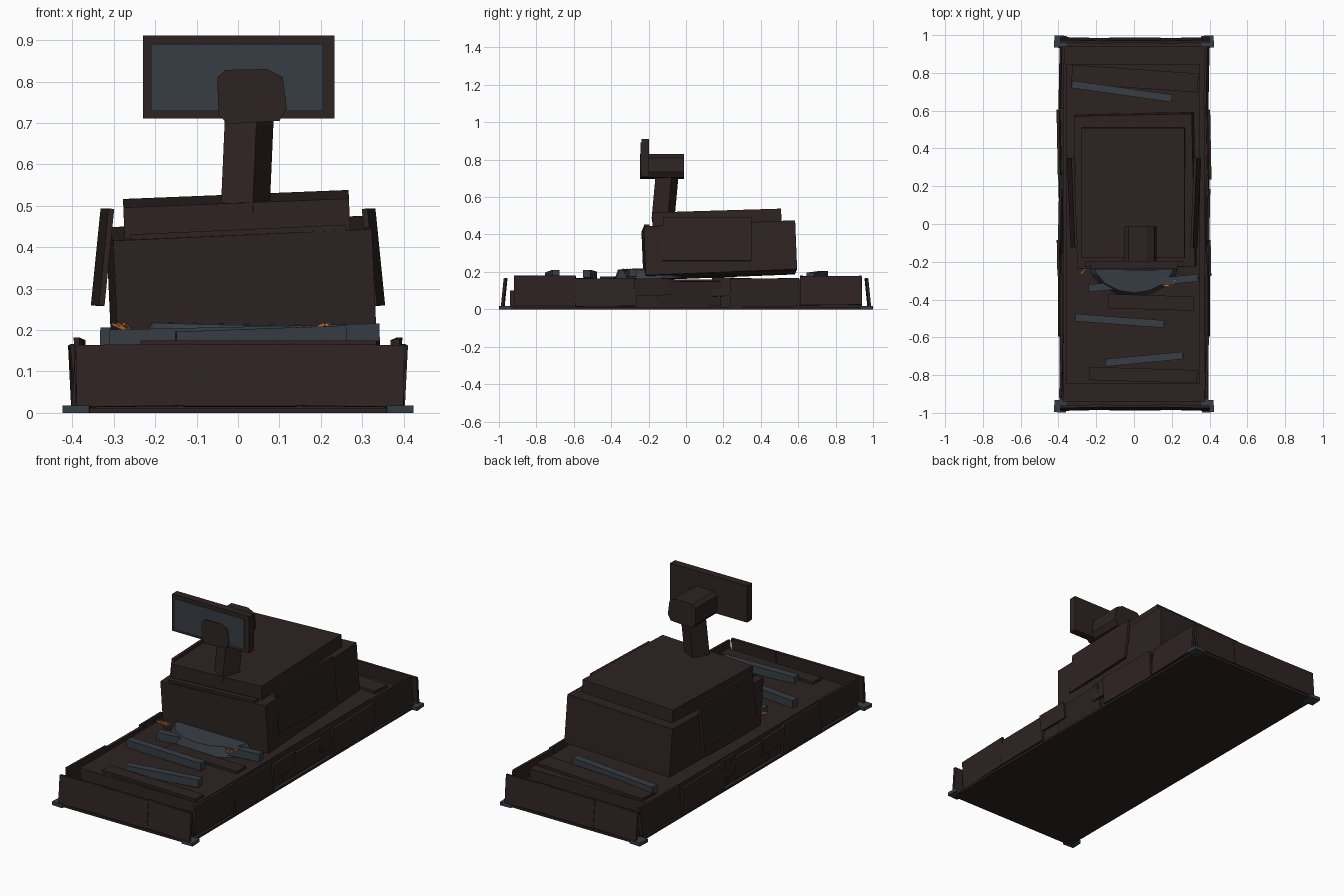
import bpy
import bmesh
import math
from mathutils import Vector, Euler

if "Cube" in bpy.data.objects:
    bpy.data.objects.remove(bpy.data.objects["Cube"], do_unlink=True)


def make_material(name, rgb):
    mat = bpy.data.materials.new(name)
    mat.use_nodes = True
    colour = (*rgb, 1)
    mat.diffuse_color = colour
    mat.node_tree.nodes["Principled BSDF"].inputs["Base Color"].default_value = colour
    return mat


BROWN = make_material("dark brown", (0.027, 0.017, 0.016))
STEEL = make_material("blue grey", (0.037, 0.047, 0.058))
ORANGE = make_material("wire orange", (0.45, 0.15, 0.03))


def finish(name, bm, mat):
    bmesh.ops.recalc_face_normals(bm, faces=bm.faces)
    mesh = bpy.data.meshes.new(name)
    bm.to_mesh(mesh)
    bm.free()
    mesh.materials.append(mat)
    obj = bpy.data.objects.new(name, mesh)
    bpy.context.collection.objects.link(obj)
    return obj


def slab(name, centre, size, mat=BROWN, rot=(0, 0, 0)):
    bm = bmesh.new()
    bmesh.ops.create_cube(bm, size=1)
    bmesh.ops.scale(bm, vec=size, verts=bm.verts)
    obj = finish(name, bm, mat)
    obj.location = centre
    obj.rotation_euler = rot
    return obj


def beam(name, start, end, width, height, mat):
    """Box running from one point to another."""
    a, b = Vector(start), Vector(end)
    d = b - a
    pitch = -math.asin(d.z / d.length)
    return slab(name, (a + b) / 2, (d.length, width, height), mat,
                (0, pitch, math.atan2(d.y, d.x)))


def prism(name, profile, y0, y1, mat):
    """Extrude an x-z outline along y."""
    bm = bmesh.new()
    face = bm.faces.new([bm.verts.new((x, y0, z)) for x, z in profile])
    ext = bmesh.ops.extrude_face_region(bm, geom=[face])
    verts = [v for v in ext["geom"] if isinstance(v, bmesh.types.BMVert)]
    bmesh.ops.translate(bm, vec=(0, y1 - y0, 0), verts=verts)
    return finish(name, bm, mat)


# Base slab, ledge and raised deck
slab("base_slab", (0, 0, 0.006), (0.79, 1.97, 0.012))
slab("ledge", (0, 0, 0.055), (0.75, 1.88, 0.09))
slab("deck", (-0.005, 0, 0.085), (0.71, 1.69, 0.15))

# Corner brackets
for sx in (-1, 1):
    for sy in (-1, 1):
        slab("corner_bracket", (0.39 * sx, 0.965 * sy, 0.009), (0.065, 0.065, 0.018),
             STEEL, (0, 0, 0.05 * sx))

# End walls, three panels each, leaning inward
for sy in (-1, 1):
    for i, x in enumerate((-0.255, 0.005, 0.265)):
        slab("end_panel", (x, 0.972 * sy, 0.09), (0.272, 0.014, 0.15), BROWN,
             (0.1 * sy, 0.012 * (i - 1), 0.025 * (i - 1) * sy))

# Side walls: overlapping panels (middle y, length, middle z, height, lean)
SIDE = [(-0.755, 0.33, 0.1, 0.16, 0.03), (-0.43, 0.33, 0.09, 0.15, -0.06),
        (-0.18, 0.19, 0.12, 0.09, 0.1), (0.015, 0.34, 0.085, 0.13, 0.15),
        (0.2, 0.12, 0.12, 0.1, -0.05), (0.42, 0.37, 0.09, 0.15, 0.05),
        (0.775, 0.33, 0.1, 0.155, -0.08)]
for sx in (-1, 1):
    for i, (y, length, z, height, lean) in enumerate(SIDE):
        slab("side_panel", (sx * (0.384 + 0.006 * (i % 3)), y, z),
             (0.014, length, height), BROWN, (0.01 * sx, lean * sx, 0.02 * (i % 3 - 1)))

# Loose boards on the deck
for x, y, length, width, turn in ((0.005, 0.77, 0.67, 0.1, -0.07),
                                  (0.09, -0.415, 0.45, 0.075, -0.03),
                                  (0.05, -0.8, 0.57, 0.07, -0.03)):
    slab("loose_board", (x, y, 0.166), (length, width, 0.018), BROWN, (0, 0, turn))

# Fallen metal bars
for start, end in (((-0.31, -0.495, 0.18), (0.16, -0.53, 0.19)),
                   ((-0.15, -0.735, 0.175), (0.26, -0.695, 0.19)),
                   ((-0.33, 0.74, 0.185), (0.2, 0.665, 0.175)),
                   ((-0.24, -0.34, 0.18), (0.34, -0.285, 0.195))):
    beam("metal_bar", start, end, 0.04, 0.042, STEEL)

# Broken bowl sticking out from under the body
bm = bmesh.new()
bmesh.ops.create_cone(bm, cap_ends=True, segments=16, radius1=0.24, radius2=0.215, depth=0.05)
bowl = finish("metal_bowl", bm, STEEL)
bowl.scale.y = 0.76
bowl.location = (0, -0.2, 0.19)
bowl.rotation_euler = (0.02, 0.02, 0)

# Frayed wires
for x, y, turn in ((-0.27, -0.25, 0.7), (0.19, -0.32, 0.2)):
    for k in (-1, 0, 1):
        slab("frayed_wire", (x + 0.008 * k, y + 0.01 * k, 0.203), (0.06, 0.006, 0.007),
             ORANGE, (0, 0.4 * (1 if x < 0 else -1), turn + 0.35 * k))

# Main body and stepped lid, slumped to one side
slab("body", (0.008, 0.178, 0.315), (0.625, 0.81, 0.262), BROWN, (0.04, -0.045, 0.02))
slab("lid", (-0.003, 0.165, 0.468), (0.545, 0.69, 0.098), BROWN, (0.03, -0.04, 0))
slab("body_trim", (0, -0.21, 0.43), (0.52, 0.03, 0.025), BROWN, (0, -0.045, 0))

# Side covers hanging off the body
for sx in (-1, 1):
    slab("side_cover", (0.327 * sx, 0.113, 0.376), (0.014, 0.475, 0.235), BROWN,
         (0, -0.1 * sx, -0.04 * sx))

# Neck, head and display
beam("neck", (0.017, -0.123, 0.48), (0.028, -0.1, 0.73), 0.085, 0.095, BROWN)
HEAD = [(-0.05, 0.81), (-0.03, 0.828), (0.07, 0.83), (0.108, 0.81), (0.118, 0.735),
        (0.1, 0.705), (-0.025, 0.697), (-0.047, 0.72)]
prism("head", HEAD, -0.247, -0.012, BROWN)
slab("display_frame", (0.002, -0.218, 0.811), (0.463, 0.042, 0.2))
slab("display_screen", (-0.002, -0.24, 0.81), (0.415, 0.006, 0.162), STEEL)
